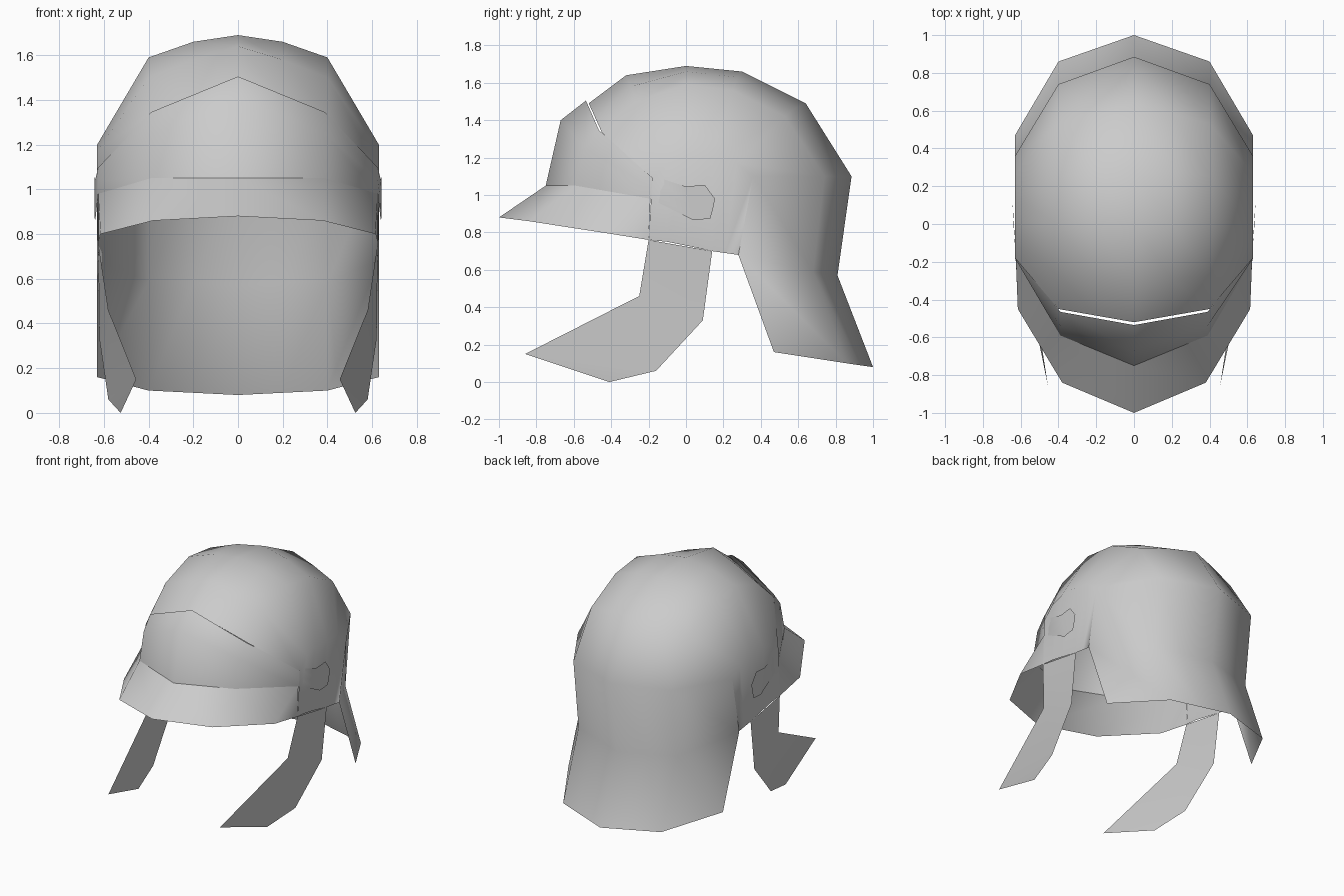
import bpy
import bmesh
from mathutils import Vector

default_cube = bpy.data.objects.get("Cube")
if default_cube:
    bpy.data.objects.remove(default_cube, do_unlink=True)

# One plain metal colour for every part
steel = bpy.data.materials.new("grey_steel")
steel.use_nodes = True
steel.diffuse_color = (0.6, 0.6, 0.6, 1)
steel.node_tree.nodes["Principled BSDF"].inputs["Base Color"].default_value = steel.diffuse_color


def sheet(name, rows, mirrored_row=True, extra_faces=()):
    """Skin a thin sheet across rows of points; rows on the +x half are reflected."""
    if mirrored_row:
        rows = [[(-x, y, z) for x, y, z in reversed(row[1:])] + list(row) for row in rows]
    bm = bmesh.new()
    grid = [[bm.verts.new(point) for point in row] for row in rows]
    for lower, upper in zip(grid, grid[1:]):
        for i in range(len(lower) - 1):
            bm.faces.new((lower[i], lower[i + 1], upper[i + 1], upper[i]))
    for points in extra_faces:
        bm.faces.new([bm.verts.new(point) for point in points])
    bmesh.ops.remove_doubles(bm, verts=bm.verts, dist=0.001)
    bmesh.ops.dissolve_degenerate(bm, edges=bm.edges, dist=0.001)
    bmesh.ops.recalc_face_normals(bm, faces=bm.faces)
    # Turn the sheet so that its outside faces away from the head
    head = Vector((0, 0, 1))
    outward = sum(f.normal.dot(f.calc_center_median() - head) * f.calc_area() for f in bm.faces)
    if outward < 0:
        bmesh.ops.reverse_faces(bm, faces=bm.faces)
    mesh = bpy.data.meshes.new(name)
    bm.to_mesh(mesh)
    bm.free()
    mesh.materials.append(steel)
    for polygon in mesh.polygons:
        polygon.use_smooth = True
    obj = bpy.data.objects.new(name, mesh)
    bpy.context.collection.objects.link(obj)
    return obj


# Skull and neck guard: sections running from the nape, over the crown, to the brow.
# Each has (y, z) for the centre, shoulder, side and lower rim, then a crown bulge.
sections = [
    ((1, .08), (.86, .1), (.47, .16), (.47, .16), 0),
    ((.81, .57), (.68, .59), (.28, .68), (.28, .68), 0),
    ((.885, 1.1), (.74, 1.1), (.36, 1.1), (.28, .68), 0),
    ((.64, 1.49), (.53, 1.42), (.27, 1.17), (.21, .69), .01),
    ((.3, 1.66), (.25, 1.56), (.14, 1.2), (.14, .7), .02),
    ((0, 1.69), (0, 1.59), (0, 1.2), (0, .73), .02),
    ((-.32, 1.64), (-.27, 1.5), (-.1, 1.17), (-.1, .75), .01),
    ((-.52, 1.49), (-.45, 1.335), (-.18, 1.09), (-.2, .76), 0),
]
shell_rows = []
for centre, shoulder, side, rim, bulge in sections:
    between = ((centre[0] + shoulder[0]) / 2, (centre[1] + shoulder[1]) / 2 + bulge)
    columns = zip((0, .2, .4, .63, .625), (centre, between, shoulder, side, rim))
    row = [(x, y, z) for x, (y, z) in columns]
    if rim == side:
        row[-1] = row[-2]
    shell_rows.append(row)
sheet("skull_and_neck_guard", shell_rows)

# Brow band with a raised centre point and a tab at each temple
brow_columns = (0, .39, .625, .638, .642, .642)
brow_heights = [
    ((-.535, 1.505), (-.465, 1.345), (-.17, 1.1), (0, 1.045), (.1, 1.055), (.155, .98)),
    ((-.67, 1.4), (-.54, 1.25), (-.19, 1.04), (.02, .95), (.1, .96), (.145, .93)),
    ((-.75, 1.05), (-.59, 1.05), (-.19, .98), (.04, .865), (.09, .87), (.13, .875)),
]
brow_rows = [[(x, y, z) for x, (y, z) in zip(brow_columns, row)] for row in brow_heights]
sheet("brow_band", brow_rows)

# Sloping peak hung from the lower edge of the brow band
peak_root = brow_rows[-1][:3] + [brow_rows[-1][2]]
peak_rim = [(0, -1, .88), (.38, -.84, .86), (.615, -.45, .8), (.625, -.2, .76)]
sheet("peak", [peak_root, peak_rim])

# Cheek guards: a bent strap on each side ending in a pointed flap
front_edge = [(.625, -.2, .76), (.58, -.25, .46), (.455, -.86, .15)]
back_edge = [(.625, .14, .7), (.62, .09, .33), (.58, -.16, .06)]
flap_tip = [front_edge[-1], back_edge[-1], (.525, -.41, 0)]


def on_side(points, sign):
    return [(sign * x, y, z) for x, y, z in points]


for label, sign in (("left", 1), ("right", -1)):
    edges = [on_side(front_edge, sign), on_side(back_edge, sign)]
    sheet(label + "_cheek_guard", edges, False, [on_side(flap_tip, sign)])
